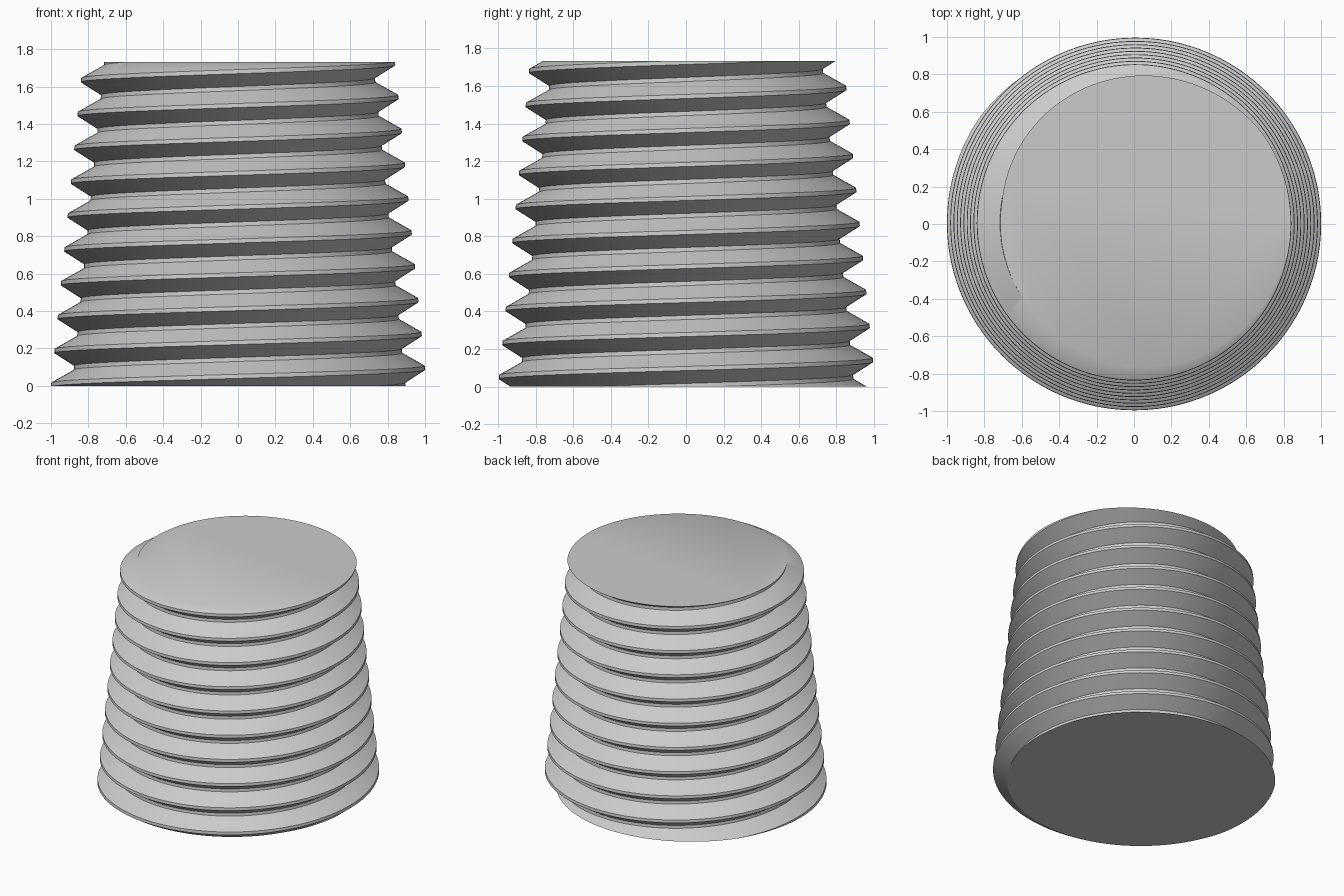
import bpy, bmesh, math
from mathutils import Vector

if "Cube" in bpy.data.objects:
    bpy.data.objects.remove(bpy.data.objects["Cube"])

HEIGHT, PITCH, STEPS = 1.732, 0.181, 144
CREST_Z = 0.0965          # crest height at angle zero
FLAT = 0.011              # half width of crest and root flats
OFFSET = Vector((0.0045, 0.0045, 0))


def crest_radius(z):
    return 1.0045 - 0.098 * z


def root_radius(z):
    return 0.891 - 0.099 * z


# One pitch of the thread: crest flat, flank, root flat, flank
PROFILE = [(-FLAT, crest_radius), (FLAT, crest_radius),
           (PITCH / 2 - FLAT, root_radius), (PITCH / 2 + FLAT, root_radius)]

# Tapered helical surface, running past both ends
bm = bmesh.new()
rows = []
for i in range(STEPS + 1):
    angle = 2 * math.pi * i / STEPS
    row = []
    for turn in range(-2, 12):
        for dz, radius in PROFILE:
            z = CREST_Z + PITCH * (turn + i / STEPS) + dz
            r = radius(z)
            row.append(bm.verts.new(Vector((r * math.cos(angle), r * math.sin(angle), z)) + OFFSET))
    rows.append(row)
for a, b in zip(rows, rows[1:]):
    for k in range(len(a) - 1):
        bm.faces.new((a[k], b[k], b[k + 1], a[k + 1]))
bmesh.ops.remove_doubles(bm, verts=bm.verts, dist=1e-5)

# Flat ends: trim the thread and cap it
for z, normal in ((0, (0, 0, -1)), (HEIGHT, (0, 0, 1))):
    bmesh.ops.bisect_plane(bm, geom=bm.verts[:] + bm.edges[:] + bm.faces[:], dist=1e-6,
                           plane_co=(0, 0, z), plane_no=normal, clear_outer=True)
    rim = [e for e in bm.edges if e.is_boundary and all(abs(v.co.z - z) < 1e-4 for v in e.verts)]
    bmesh.ops.contextual_create(bm, geom=rim)
bmesh.ops.recalc_face_normals(bm, faces=bm.faces)

mesh = bpy.data.meshes.new("threaded_plug")
bm.to_mesh(mesh)
bm.free()
plug = bpy.data.objects.new("threaded_plug", mesh)
bpy.context.collection.objects.link(plug)

grey = bpy.data.materials.new("light grey")
grey.diffuse_color = (0.6, 0.6, 0.6, 1)
grey.use_nodes = True
grey.node_tree.nodes["Principled BSDF"].inputs["Base Color"].default_value = grey.diffuse_color
mesh.materials.append(grey)

bpy.context.view_layer.objects.active = plug
plug.select_set(True)
bpy.ops.object.shade_smooth_by_angle(angle=math.radians(30))
